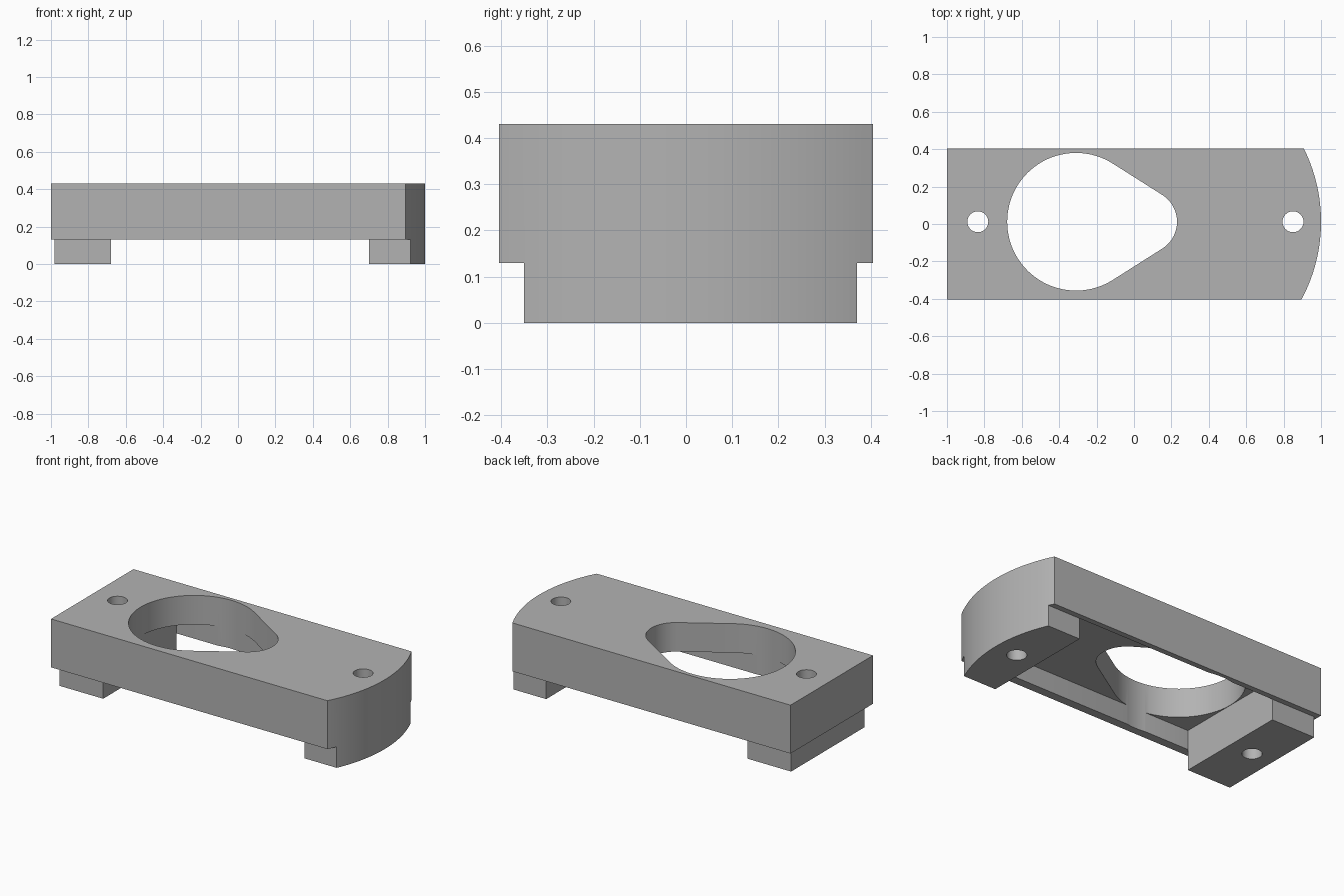
import bpy, bmesh
from math import acos, asin, cos, sin, pi, radians

cube = bpy.data.objects.get("Cube")
if cube:
    bpy.data.objects.remove(cube, do_unlink=True)

TOP, RIM, CEILING = 0.43, 0.13, 0.25      # main heights
BACK, FRONT = 0.37, -0.35                 # inner faces of the side rims
FOOT_L, FOOT_R = -0.68, 0.70              # inner faces of the feet
MID_Y = 0.012                             # centre line of the holes

grey = bpy.data.materials.new("plain grey")
grey.use_nodes = True
grey.diffuse_color = (0.45, 0.45, 0.45, 1)
grey.node_tree.nodes["Principled BSDF"].inputs["Base Color"].default_value = (0.45, 0.45, 0.45, 1)


def arc(cx, cy, r, start, end, steps):
    return [(cx + r * cos(start + (end - start) * i / steps),
             cy + r * sin(start + (end - start) * i / steps)) for i in range(steps + 1)]


def prism(name, outline, z0, z1):
    """Extrude a counter-clockwise outline between two heights."""
    bm = bmesh.new()
    face = bm.faces.new([bm.verts.new((x, y, z0)) for x, y in outline])
    side = bmesh.ops.extrude_face_region(bm, geom=[face])
    top = [v for v in side["geom"] if isinstance(v, bmesh.types.BMVert)]
    bmesh.ops.translate(bm, verts=top, vec=(0, 0, z1 - z0))
    bmesh.ops.recalc_face_normals(bm, faces=bm.faces)
    mesh = bpy.data.meshes.new(name)
    bm.to_mesh(mesh)
    bm.free()
    mesh.materials.append(grey)
    obj = bpy.data.objects.new(name, mesh)
    bpy.context.collection.objects.link(obj)
    return obj


def rect(x0, x1, y0, y1):
    return [(x0, y0), (x1, y0), (x1, y1), (x0, y1)]


# Block with a square left end and a curved right end
half, bow = 0.404, 0.88
bow_x = 1 - bow
end = arc(bow_x, MID_Y, bow, asin((-half - MID_Y) / bow), asin((half - MID_Y) / bow), 40)
body = prism("mounting_block", [(-1, -half)] + end + [(-1, half)], 0, TOP)

# Teardrop opening: two arcs joined by tangent lines
big_x, big_r, small_x, small_r = -0.31, 0.368, 0.06, 0.17
tangent = acos((big_r - small_r) / (small_x - big_x))
teardrop = (arc(big_x, MID_Y, big_r, tangent, 2 * pi - tangent, 64)
            + arc(small_x, MID_Y, small_r, -tangent, tangent, 28))

cutters = [
    prism("gap_between_feet", rect(FOOT_L, FOOT_R, -1, 1), -0.1, RIM),
    prism("back_step", rect(-2, 2, BACK, 1), -0.1, RIM),
    prism("front_step", rect(-2, 2, -1, FRONT), -0.1, RIM),
    prism("end_step", rect(-2, -0.98, -1, 1), -0.1, RIM),
    prism("underside_cavity", rect(FOOT_L, FOOT_R, FRONT, BACK), -0.1, CEILING),
    prism("teardrop_opening", teardrop, -0.1, 0.6),
]
for x in (-0.835, 0.85):
    cutters.append(prism("bolt_hole", arc(x, MID_Y, 0.056, 0, 2 * pi, 32)[:-1], -0.1, 0.6))

# Carve the block
bpy.ops.object.select_all(action="DESELECT")
bpy.context.view_layer.objects.active = body
body.select_set(True)
for cutter in cutters:
    cutter.hide_render = True
    mod = body.modifiers.new(cutter.name, "BOOLEAN")
    mod.operation = "DIFFERENCE"
    mod.solver = "EXACT"
    mod.object = cutter
    bpy.ops.object.modifier_apply(modifier=mod.name)
    bpy.data.objects.remove(cutter, do_unlink=True)

bpy.ops.object.shade_smooth_by_angle(angle=radians(25))
